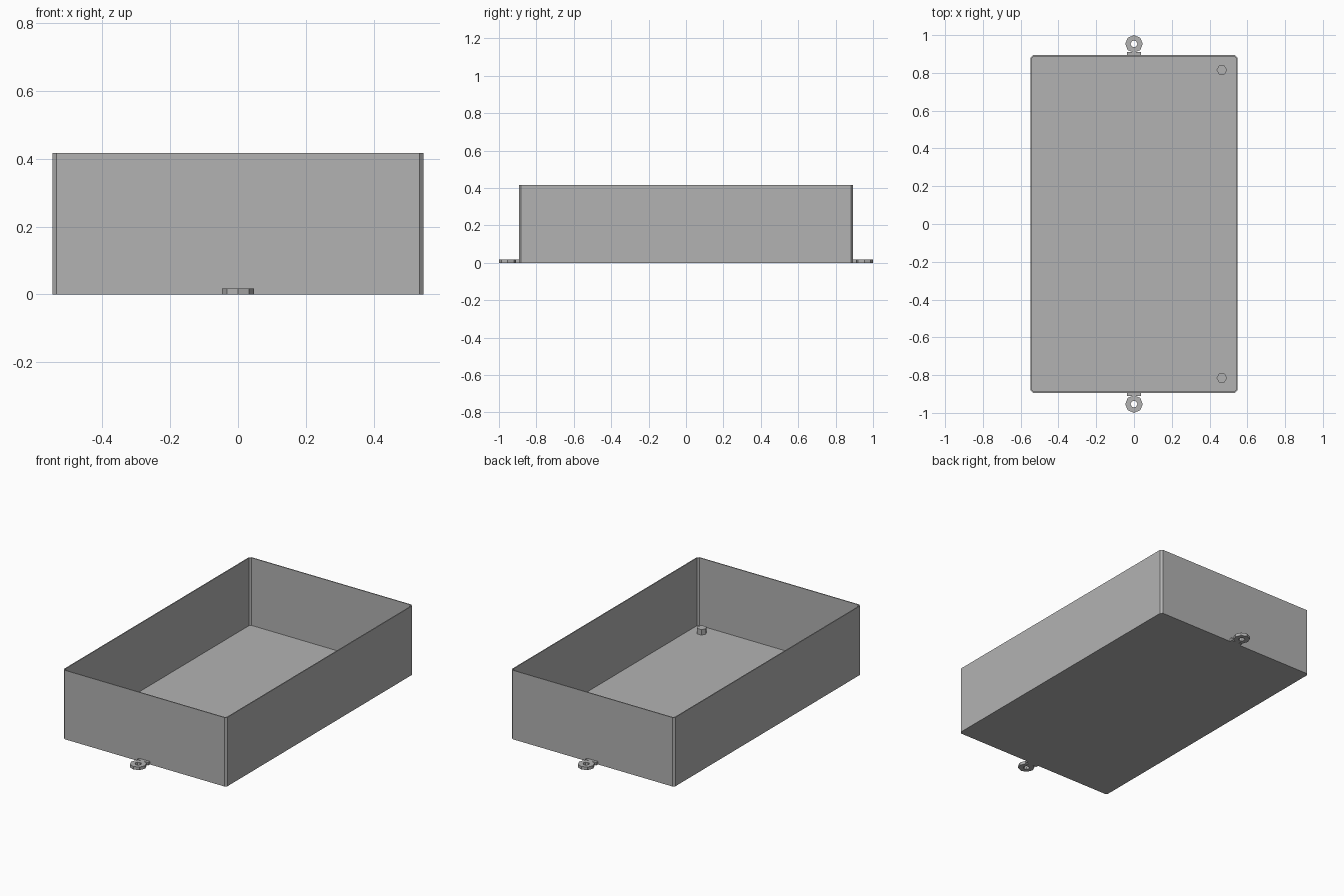
import bpy, bmesh
from math import cos, sin, tau

cube = bpy.data.objects.get("Cube")
if cube:
    bpy.data.objects.remove(cube, do_unlink=True)

GREY = (0.448, 0.448, 0.448, 1)
mat = bpy.data.materials.new("plain grey")
mat.use_nodes = True
mat.diffuse_color = GREY
mat.node_tree.nodes["Principled BSDF"].inputs["Base Color"].default_value = GREY

HX, HY, HEIGHT = 0.547, 0.894, 0.417
WALL, FLOOR, CORNER = 0.006, 0.008, 0.012
LUG_Z, LUG_R, HOLE_R = 0.018, 0.0465, 0.018


def outline(hx, hy, c):
    """Rectangle with cut corners, counter-clockwise."""
    return [(hx, hy - c), (hx - c, hy), (c - hx, hy), (-hx, hy - c),
            (-hx, c - hy), (c - hx, -hy), (hx - c, -hy), (hx, c - hy)]


def polygon(r, n, x=0, y=0):
    return [(x + r * cos(tau * i / n), y + r * sin(tau * i / n)) for i in range(n)]


def loft(name, rings, closed=False):
    """Join rings of (points, z); cap the ends, or close into a loop."""
    bm = bmesh.new()
    loops = [[bm.verts.new((x, y, z)) for x, y in pts] for pts, z in rings]
    pairs = list(zip(loops, loops[1:]))
    if closed:
        pairs.append((loops[-1], loops[0]))
    else:
        bm.faces.new(loops[0])
        bm.faces.new(loops[-1])
    for a, b in pairs:
        for i in range(len(a)):
            j = (i + 1) % len(a)
            bm.faces.new((a[i], a[j], b[j], b[i]))
    bmesh.ops.recalc_face_normals(bm, faces=bm.faces)
    mesh = bpy.data.meshes.new(name)
    bm.to_mesh(mesh)
    bm.free()
    mesh.materials.append(mat)
    obj = bpy.data.objects.new(name, mesh)
    bpy.context.collection.objects.link(obj)
    return obj


# Open tray: outside up, over the rim, down to the floor
outer = outline(HX, HY, CORNER)
inner = outline(HX - WALL, HY - WALL, CORNER * 0.9)
loft("tray", [(outer, 0), (outer, HEIGHT), (inner, HEIGHT), (inner, FLOOR)])

for side, label in ((-1, "front"), (1, "back")):
    # Screw lug: eight-sided ring
    cy = side * (1 - LUG_R)
    ring = polygon(LUG_R, 8, 0, cy)
    hole = polygon(HOLE_R, 8, 0, cy)
    loft(label + "_lug", [(ring, 0), (ring, LUG_Z), (hole, LUG_Z), (hole, 0)], True)

    # Neck joining the lug to the wall
    y0, y1 = side * (HY - WALL / 2), side * 0.911
    neck = [(-0.037, y0), (0.037, y0), (0.037, y1), (-0.037, y1)]
    loft(label + "_lug_neck", [(neck, 0), (neck, LUG_Z)])

    # Hexagonal peg on the floor
    peg = polygon(0.028, 6, 0.465, side * 0.815)
    loft(label + "_peg", [(peg, FLOOR / 2), (peg, 0.041)])
